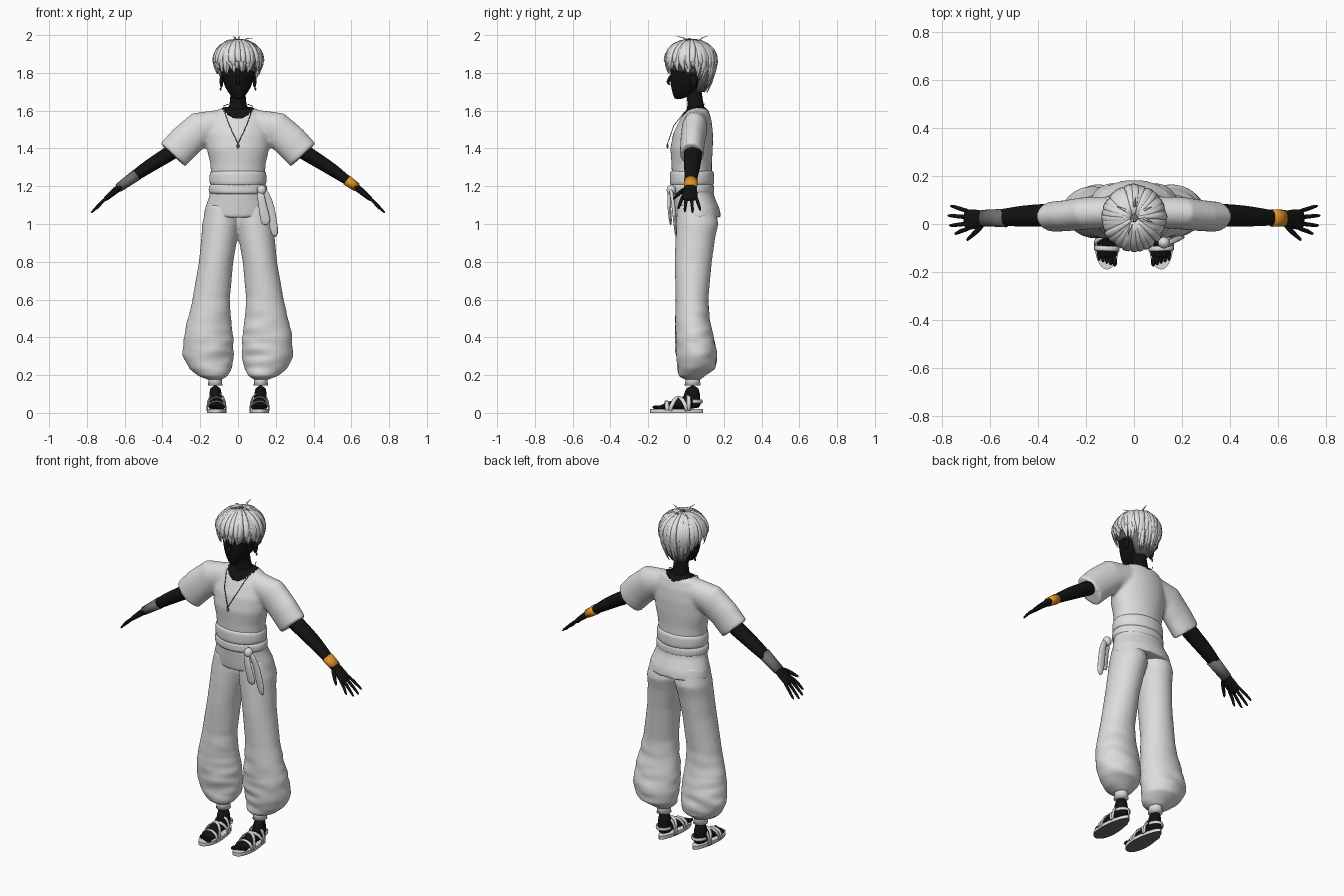
import bpy, bmesh, math, random
from mathutils import Vector, noise

random.seed(4)
if "Cube" in bpy.data.objects:
    bpy.data.objects.remove(bpy.data.objects["Cube"])


def material(name, colour):
    mat = bpy.data.materials.new(name)
    mat.use_nodes = True
    mat.diffuse_color = (*colour, 1)
    bsdf = mat.node_tree.nodes["Principled BSDF"]
    bsdf.inputs["Base Color"].default_value = (*colour, 1)
    bsdf.inputs["Roughness"].default_value = 0.8
    return mat


SKIN = material("black skin", (0.006, 0.006, 0.006))
CLOTH = material("pale cloth", (0.72, 0.72, 0.72))
HAIR = material("pale hair", (0.75, 0.75, 0.75))
SHADE = material("dark grey", (0.15, 0.15, 0.15))
ORANGE = material("orange band", (0.75, 0.28, 0.02))
BLUE = material("blue stone", (0.02, 0.02, 0.3))


def skin_rings(bm, rings):
    """Bridge equal rings of points into a closed tube."""
    loops = [[bm.verts.new(p) for p in ring] for ring in rings]
    n = len(loops[0])
    faces = [bm.faces.new((a[i], a[(i + 1) % n], b[(i + 1) % n], b[i]))
             for a, b in zip(loops, loops[1:]) for i in range(n)]
    faces += [bm.faces.new(loops[0]), bm.faces.new(loops[-1])]
    bmesh.ops.recalc_face_normals(bm, faces=faces)


def stack(bm, sections, side=1, n=24):
    """Level ellipses, each given as z, x range, y range."""
    rings = []
    for z, x0, x1, y0, y1 in sections:
        rings.append([Vector((side * ((x0 + x1) / 2 + (x1 - x0) / 2 * math.cos(a)),
                              (y0 + y1) / 2 + (y1 - y0) / 2 * math.sin(a), z))
                      for a in (math.tau * i / n for i in range(n))])
    skin_rings(bm, rings)


def tube(bm, path, side=1, ref=(0, 1, 0), n=12):
    """Tube along a path of x, y, z, radius along ref, radius across it."""
    pts = [Vector((side * p[0], p[1], p[2])) for p in path]
    rings = []
    for i, p in enumerate(pts):
        t = (pts[min(i + 1, len(pts) - 1)] - pts[max(i - 1, 0)]).normalized()
        v = t.cross(Vector(ref)).normalized()
        u = v.cross(t)
        rings.append([p + u * path[i][3] * math.cos(a) + v * path[i][4] * math.sin(a)
                      for a in (math.tau * k / n for k in range(n))])
    skin_rings(bm, rings)


def ball(bm, centre, radii):
    made = bmesh.ops.create_uvsphere(bm, u_segments=20, v_segments=12, radius=1)
    bmesh.ops.scale(bm, vec=radii, verts=made["verts"])
    bmesh.ops.translate(bm, vec=centre, verts=made["verts"])


def finish(name, bm, mat, subdivide=0):
    mesh = bpy.data.meshes.new(name)
    bm.to_mesh(mesh)
    bm.free()
    mesh.materials.append(mat)
    mesh.shade_smooth()
    obj = bpy.data.objects.new(name, mesh)
    bpy.context.collection.objects.link(obj)
    if subdivide:
        obj.modifiers.new("Subdivision", "SUBSURF").levels = subdivide
        obj.modifiers["Subdivision"].render_levels = subdivide
    return obj


def fuse(obj, mat):
    """Melt overlapping shells into one soft garment."""
    remesh = obj.modifiers.new("Fuse", "REMESH")
    remesh.mode, remesh.voxel_size = "VOXEL", 0.009
    soft = obj.modifiers.new("Soften", "SMOOTH")
    soft.factor, soft.iterations = 0.5, 8
    graph = bpy.context.evaluated_depsgraph_get()
    mesh = bpy.data.meshes.new_from_object(obj.evaluated_get(graph))
    obj.modifiers.clear()
    obj.data = mesh
    mesh.materials.clear()
    mesh.materials.append(mat)
    mesh.shade_smooth()
    return mesh


# Shirt with wide sleeves; the neckline shows skin
bm = bmesh.new()
half_widths = [(1.035, .183, -.058, .187), (1.08, .176, -.063, .178), (1.15, .152, -.07, .148),
               (1.25, .142, -.075, .137), (1.32, .147, -.077, .137), (1.4, .166, -.083, .142),
               (1.48, .168, -.068, .143), (1.55, .155, -.033, .135), (1.6, .12, -.003, .12),
               (1.62, .07, .02, .1)]
stack(bm, [(z, -w, w, f, b) for z, w, f, b in half_widths], n=32)
for s in (1, -1):
    tube(bm, [(.1, .05, 1.53, .065, .075), (.2, .045, 1.505, .068, .092),
              (.28, .035, 1.435, .065, .092), (.345, .03, 1.365, .063, .09)], s, n=24)
shirt = finish("shirt", bm, CLOTH)
mesh = fuse(shirt, CLOTH)
mesh.materials.append(SKIN)
for f in mesh.polygons:
    x, y, z = f.center
    f.material_index = int(z > 1.5 and (x / .085) ** 2 + ((y - .047) / .075) ** 2 < 1)

# Baggy trousers gathered at the ankle, with soft folds low down
bm = bmesh.new()
for s in (1, -1):
    stack(bm, [(1.1, .0, .165, -.045, .15), (1.0, -.01, .19, -.053, .172),
               (.93, .002, .194, -.056, .155), (.8, .025, .207, -.06, .137),
               (.6, .043, .242, -.055, .118), (.5, .036, .265, -.057, .125),
               (.4, .023, .288, -.058, .147), (.3, .025, .29, -.05, .165),
               (.235, .03, .262, -.045, .155), (.195, .055, .21, -.04, .1),
               (.175, .085, .158, -.005, .075)], s, n=32)
trousers = finish("trousers", bm, CLOTH)
for v in fuse(trousers, CLOTH).vertices:
    low = max(0, min(1, (.65 - v.co.z) / .3)) * max(0, min(1, (v.co.z - .18) / .06))
    fold = noise.noise(Vector((v.co.x * 7, v.co.y * 7, v.co.z * 20)))
    v.co.x += fold * .009 * low * (1 if v.co.x > 0 else -1)
    v.co.y += fold * .010 * low

# Sash with two rolls, knot and hanging tails
bm = bmesh.new()
for low, high, grow in ((1.155, 1.215, .004), (1.2, 1.285, 0)):
    mid = (low + high) / 2
    stack(bm, [(z, -w - grow, w + grow, -.04 - w * .3, .1 + w * .32)
               for z, w in ((low, .142), (low + .01, .151), (mid, .153),
                            (high - .01, .149), (high, .141))], n=32)
finish("sash", bm, CLOTH, 1)
bm = bmesh.new()
ball(bm, (.125, -.078, 1.18), (.025, .025, .028))
tube(bm, [(.115, -.085, 1.18, .022, .012), (.125, -.092, 1.12, .02, .009),
          (.14, -.085, 1.05, .027, .01), (.15, -.08, .99, .027, .006)], ref=(1, 0, 0))
tube(bm, [(.13, -.082, 1.19, .016, .012), (.165, -.07, 1.13, .02, .01),
          (.18, -.06, 1.03, .026, .01), (.2, -.052, .925, .02, .006)], ref=(1, 0, 0))
finish("sash_knot_and_tails", bm, CLOTH, 1)

# Head, nose, ears and neck
bm = bmesh.new()
stack(bm, [(z, -w, w, f, b) for z, w, f, b in (
    (1.66, .014, -.056, -.03), (1.67, .03, -.064, 0), (1.7, .056, -.074, .06),
    (1.74, .076, -.083, .1), (1.78, .087, -.083, .12), (1.85, .1, -.088, .13),
    (1.92, .085, -.06, .115), (1.955, .04, -.01, .07))])
stack(bm, [(1.54, -.08, .08, 0, .1), (1.6, -.062, .062, .003, .105), (1.625, -.045, .045, .008, .095),
           (1.68, -.04, .04, .005, .085), (1.75, -.04, .04, -.01, .08)])
tube(bm, [(0, -.075, 1.79, .008, .008), (0, -.091, 1.762, .01, .012),
          (0, -.099, 1.746, .01, .008), (0, -.082, 1.736, .008, .004)], ref=(1, 0, 0))
for s in (1, -1):
    ball(bm, (s * .088, .04, 1.755), (.01, .02, .033))
finish("head_and_neck", bm, SKIN, 1)
bm = bmesh.new()
for s in (1, -1):
    ball(bm, (s * .092, .045, 1.715), (.005, .005, .009))
finish("earrings", bm, BLUE)

# Hair: dark under-cap and overlapping locks swept from the crown
bm = bmesh.new()
ball(bm, (0, .025, 1.865), (.117, .122, .1))
stack(bm, [(1.7, -.04, .04, .04, .1), (1.76, -.085, .085, .05, .135), (1.86, -.11, .11, 0, .145)])
finish("hair_under_cap", bm, SHADE)
bm = bmesh.new()
for layer, count in enumerate((38, 34, 26)):
    for k in range(count):
        start = math.tau * (k + random.random() * .6) / count
        back = max(0, math.sin(start))
        end = 1.8 - .105 * back ** 1.5 + layer * .022 + random.uniform(-.014, .014)
        reach = 1 + layer * .018 + random.uniform(-.02, .025)
        swirl = random.uniform(-.22, .22)
        path = []
        for j in range(9):
            t = j / 8
            az = start + swirl * t * t
            if t < .6:
                polar = .12 + 1.45 * t / .6
                r, z = math.sin(polar), 1.865 + .108 * math.cos(polar) * reach
            else:
                drop = (t - .6) / .4
                r, z = 1 - (.1 + .25 * back) * drop ** 2, 1.865 + (end - 1.865) * drop
            width = .017 * min(1, .35 + 2 * t) * (1 - t ** 4 * .93)
            path.append((.126 * r * reach * math.cos(az), .025 + .13 * r * reach * math.sin(az),
                         z, width, width * .45))
        tube(bm, path, ref=(-math.sin(start), math.cos(start), 0), n=6)
for az, lift in ((-.3, .0), (.5, -.03), (2.6, -.02), (3.5, -.04), (4.4, .01), (1.5, .01)):
    c, d = math.cos(az), math.sin(az)
    tube(bm, [(c * .02, .04 + d * .02, 1.96, .007, .004), (c * .05, .035 + d * .05, 1.982 + lift / 3, .005, .003),
              (c * .085, .03 + d * .085, 1.985 + lift, .001, .001)], ref=(-d, c, 0), n=6)
finish("hair_locks", bm, HAIR)

# Arms, hands and wrist bands
fingers = [(.05, .075, .768, 1.07), (.027, .035, .778, 1.058), (.003, -.006, .772, 1.062), (-.017, -.04, .75, 1.078)]
for s, label, band, spans in ((1, "left", ORANGE, (.575, .63)), (-1, "right", SHADE, (.535, .635))):
    bm = bmesh.new()
    tube(bm, [(.22, .042, 1.48, .05, .05), (.34, .038, 1.385, .049, .042), (.43, .035, 1.332, .047, .038),
              (.5, .031, 1.287, .042, .035), (.57, .026, 1.237, .033, .026),
              (.62, .023, 1.2, .03, .02), (.66, .02, 1.168, .042, .017),
              (.695, .019, 1.138, .045, .014), (.71, .019, 1.125, .036, .01)], s, n=16)
    for root, tip, x, z in fingers:
        tube(bm, [(.68, root, 1.152, .01, .01), (.725, (root + tip) / 2, 1.113, .01, .009),
                  (x - .01, tip, z + .01, .008, .007), (x, tip, z, .004, .004)], s, n=8)
    tube(bm, [(.625, .01, 1.192, .014, .014), (.655, -.03, 1.17, .014, .012),
              (.685, -.055, 1.145, .01, .009), (.7, -.07, 1.13, .005, .005)], s, ref=(0, 0, 1), n=8)
    finish(label + "_arm", bm, SKIN, 1)
    bm = bmesh.new()
    tube(bm, [(x, .025, 1.222 - (x - .59) * .72, .037 - (x - .57) * .05, .029 - (x - .57) * .08)
              for x in (spans[0], sum(spans) / 2, spans[1])], s, n=20)
    finish(label + "_wrist_band", bm, band)

# Feet, trouser cuffs and strapped sandals
for s, label in ((1, "left"), (-1, "right")):
    bm = bmesh.new()
    stack(bm, [(.145, .082, .16, -.008, .078), (.17, .086, .156, -.003, .074), (.2, .083, .16, -.008, .08)], s)
    finish(label + "_cuff", bm, CLOTH)
    bm = bmesh.new()
    stack(bm, [(.02, .08, .155, -.03, .08), (.06, .083, .152, -.02, .076), (.15, .088, .153, .0, .072)], s)
    tube(bm, [(.118, .05, .05, .034, .03), (.117, -.01, .058, .036, .038), (.114, -.07, .042, .042, .024),
              (.112, -.12, .032, .045, .014), (.112, -.145, .028, .042, .009)], s, ref=(1, 0, 0), n=16)
    for k in range(5):
        ball(bm, (s * (.08 + .0165 * k), -.158 + .006 * k, .03), (.01 - k * .0007, .02, .01))
    finish(label + "_foot", bm, SKIN, 1)
    # Sole outline narrows at the arch and heel
    bm = bmesh.new()
    outline = []
    for k in range(28):
        a = math.tau * k / 28
        y = -.05 + .14 * math.sin(a)
        outline.append((s * (.113 + math.cos(a) * (.05 - .08 * (y + .05))), y))
    skin_rings(bm, [[Vector((x, y, z)) for x, y in outline] for z in (0, .003, .02)])
    sole = finish(label + "_sandal_sole", bm, CLOTH)
    sole.data.materials.append(SHADE)
    sole.data.shade_flat()
    for f in sole.data.polygons:
        f.material_index = int(f.center.z < .002)
    bm = bmesh.new()
    for y_in, y_out, top in ((-.105, -.1, .062), (-.085, .005, .085), (.005, -.085, .085), (.01, .015, .108)):
        arc = []
        for k in range(9):
            a = math.pi * k / 8
            arc.append((.114 - .05 * math.cos(a), y_in + (y_out - y_in) * k / 8,
                        .012 + (top - .012) * math.sin(a) ** .8, .011, .004))
        tube(bm, arc, s, n=8)
    heel = [(.117 + .042 * math.cos(a), .035 + .05 * math.sin(a), .06, .01, .004)
            for a in (math.pi * k / 8 for k in range(9))]
    tube(bm, heel, s, ref=(0, 0, 1), n=8)
    finish(label + "_sandal_straps", bm, CLOTH)

# Fine necklace with a small pendant
bm = bmesh.new()
for s in (1, -1):
    tube(bm, [(.05, .1, 1.635, .002, .002), (.075, .045, 1.625, .002, .002), (.07, -.01, 1.59, .002, .002),
              (.045, -.065, 1.52, .002, .002), (.0, -.098, 1.425, .002, .002)], s, ref=(1, .3, 0), n=6)
ball(bm, (0, -.098, 1.413), (.007, .005, .014))
finish("necklace", bm, SHADE)
